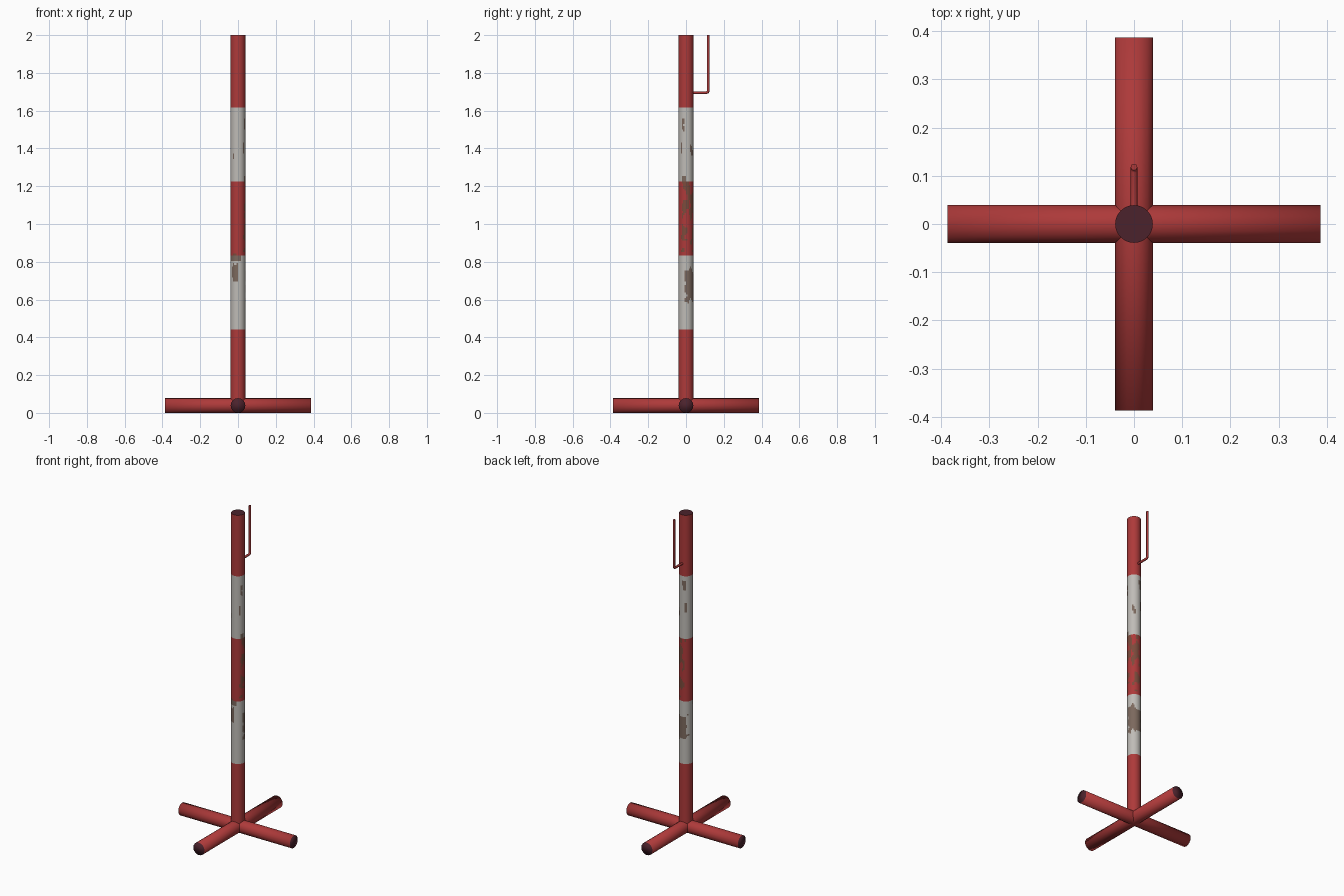
import bpy, bmesh
from math import cos, sin, pi, radians, degrees, atan2
from mathutils import Matrix, Vector, noise

cube = bpy.data.objects.get("Cube")
if cube:
    bpy.data.objects.remove(cube, do_unlink=True)


def material(name, colour):
    m = bpy.data.materials.new(name)
    m.use_nodes = True
    m.diffuse_color = (*colour, 1)
    m.node_tree.nodes["Principled BSDF"].inputs["Base Color"].default_value = (*colour, 1)
    return m


RED = material("red paint", (0.42, 0.042, 0.042))
WHITE = material("white paint", (0.52, 0.50, 0.47))
RUST = material("bare rust", (0.20, 0.14, 0.11))
WORN = material("worn red paint", (0.20, 0.07, 0.045))
DARK = material("dark end cap", (0.07, 0.016, 0.025))

R = 0.039
REACH = 0.387


def add_object(name, bm, mats):
    mesh = bpy.data.meshes.new(name)
    bm.to_mesh(mesh)
    bm.free()
    for m in mats:
        mesh.materials.append(m)
    ob = bpy.data.objects.new(name, mesh)
    bpy.context.collection.objects.link(ob)
    return ob


# Worn patches: angle, height, half angle, half height
PATCHES = [
    (62, 0.67, 72, 0.085), (245, 0.745, 24, 0.05), (240, 0.822, 55, 0.016),
    (230, 1.36, 9, 0.02), (335, 1.53, 9, 0.035), (320, 1.40, 8, 0.03),
    (50, 1.39, 12, 0.03), (110, 1.56, 14, 0.03), (120, 1.42, 12, 0.03),
    (345, 1.24, 18, 0.02),
]


def is_worn(angle, z):
    p = Vector((cos(radians(angle)) * 2, sin(radians(angle)) * 2, z * 25))
    rough = noise.noise(p) * 0.45
    for a, h, da, dz in PATCHES:
        d = (angle - a + 180) % 360 - 180
        if max(abs(d) / da, abs(z - h) / dz) + rough < 0.95:
            return True
    # scattered wear on the middle red band
    d = abs((angle - 35 + 180) % 360 - 180)
    return 0.85 < z < 1.23 and noise.noise(p * 0.8) > 0.05 + max(0, d - 55) / 60


# Striped pole
SIDES, ROWS = 32, 200
EDGES = (0.445, 0.835, 1.23, 1.615)
bm = bmesh.new()
rings = []
for i in range(ROWS + 1):
    z = R + (2 - R) * i / ROWS
    rings.append([bm.verts.new((R * cos(2 * pi * k / SIDES), R * sin(2 * pi * k / SIDES), z))
                  for k in range(SIDES)])
for low, high in zip(rings, rings[1:]):
    for k in range(SIDES):
        n = (k + 1) % SIDES
        f = bm.faces.new((low[k], low[n], high[n], high[k]))
        c = f.calc_center_median()
        angle = degrees(atan2(c.y, c.x))
        white = sum(c.z > e for e in EDGES) % 2
        f.material_index = white
        if is_worn(angle, c.z):
            f.material_index = 2 if white else 3
        f.smooth = True
cap = bm.faces.new(rings[-1])
cap.material_index = 4
for e in cap.edges:
    e.smooth = False
add_object("striped_pole", bm, (RED, WHITE, RUST, WORN, DARK))

# Four round feet, open where they meet the pole
for i, name in enumerate(("left_foot", "back_foot", "right_foot", "front_foot")):
    bm = bmesh.new()
    bmesh.ops.create_cone(bm, cap_ends=True, segments=16, radius1=R, radius2=R, depth=REACH)
    bmesh.ops.delete(bm, geom=[f for f in bm.faces if f.normal.z < -0.9], context="FACES")
    for f in bm.faces:
        f.material_index = int(f.normal.z > 0.9)
        f.smooth = True
    place = (Matrix.Translation((0, 0, R)) @ Matrix.Rotation(i * pi / 2, 4, "Z")
             @ Matrix.Rotation(pi / 2, 4, "Y") @ Matrix.Translation((0, 0, REACH / 2)))
    bm.transform(place)
    add_object(name, bm, (RED, DARK))

# Bent wire hook on the back
curve = bpy.data.curves.new("rear_hook", "CURVE")
curve.dimensions = "3D"
curve.bevel_depth = 0.007
curve.bevel_resolution = 2
curve.use_fill_caps = True
path = [(0, 0.02, 1.695), (0, 0.108, 1.695), (0, 0.115, 1.698), (0, 0.118, 1.705), (0, 0.118, 2)]
spline = curve.splines.new("POLY")
spline.points.add(len(path) - 1)
for point, co in zip(spline.points, path):
    point.co = (*co, 1)
curve.materials.append(RED)
hook = bpy.data.objects.new("rear_hook", curve)
bpy.context.collection.objects.link(hook)
